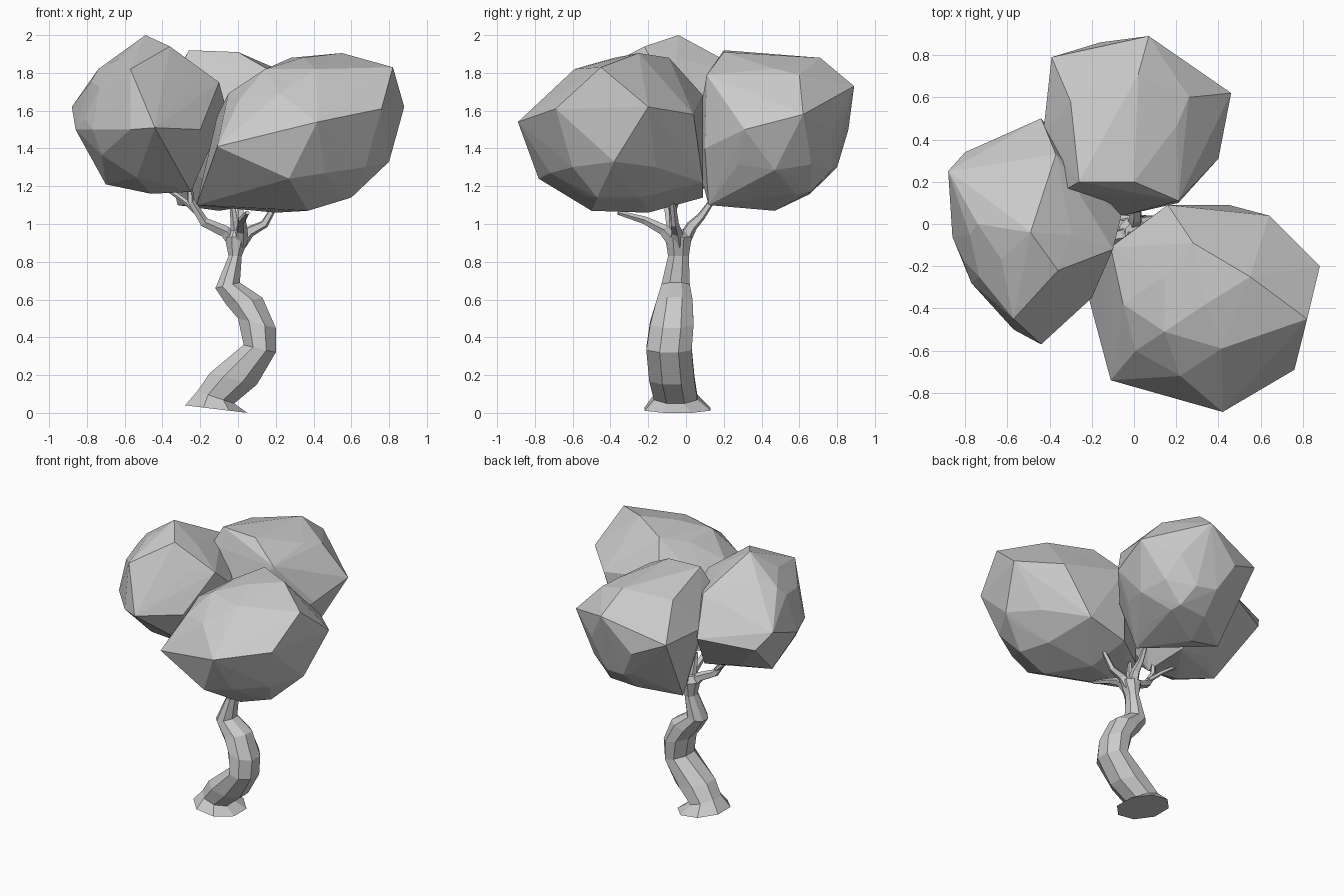
import bpy, bmesh
from math import cos, sin, pi
from mathutils import Vector, Matrix


def add_object(name, bm):
    bmesh.ops.recalc_face_normals(bm, faces=bm.faces)
    mesh = bpy.data.meshes.new(name)
    bm.to_mesh(mesh)
    bm.free()
    bpy.context.collection.objects.link(bpy.data.objects.new(name, mesh))


def loft(name, rings):
    """Skin a list of point rings and cap both ends."""
    bm = bmesh.new()
    loops = [[bm.verts.new(p) for p in r] for r in rings]
    n = len(loops[0])
    for a, b in zip(loops, loops[1:]):
        for i in range(n):
            j = (i + 1) % n
            bm.faces.new((a[i], a[j], b[j], b[i]))
    bm.faces.new(loops[0])
    bm.faces.new(loops[-1])
    add_object(name, bm)


def branch(name, path, r0, r1, sides=5):
    """Tapered low-poly tube along a path."""
    pts = [Vector(p) for p in path]
    rings = []
    for k, p in enumerate(pts):
        d = pts[min(k + 1, len(pts) - 1)] - pts[max(k - 1, 0)]
        q = d.to_track_quat('Z', 'Y')
        r = r0 + (r1 - r0) * k / (len(pts) - 1)
        rings.append([p + q @ Vector((r * cos(2 * pi * i / sides), r * sin(2 * pi * i / sides), 0))
                      for i in range(sides)])
    loft(name, rings)


def foliage(name, centre, radii, corners):
    """Faceted clump: hull of a coarse ellipsoid and its protruding corners."""
    bm = bmesh.new()
    bmesh.ops.create_icosphere(bm, subdivisions=2, radius=1,
                               matrix=Matrix.LocRotScale(Vector(centre), None, Vector(radii)))
    bmesh.ops.delete(bm, geom=bm.faces[:] + bm.edges[:], context='EDGES_FACES')
    for c in corners:
        bm.verts.new(c)
    bmesh.ops.convex_hull(bm, input=bm.verts)
    bmesh.ops.delete(bm, geom=[v for v in bm.verts if not v.link_faces], context='VERTS')
    add_object(name, bm)


# Crooked trunk: left x,z / right x,z / centre y / half depth
sections = [
    (-.28, .04, .05, .00, -.045, .175), (-.215, .115, -.02, .05, -.055, .115),
    (-.15, .21, .10, .15, -.075, .12), (.03, .36, .20, .32, -.09, .12),
    (.00, .50, .20, .45, -.075, .115), (-.06, .57, .13, .61, -.06, .095),
    (-.12, .66, .01, .69, -.055, .075), (-.05, .83, .02, .83, -.04, .055),
    (-.07, .93, .06, .93, -.04, .07), (-.04, .97, .03, .97, -.04, .04)]
rings = []
for lx, lz, rx, rz, y, d in sections:
    ring = []
    for i in range(8):
        a = 2 * pi * (i + .5) / 8
        c, s = cos(a) / cos(pi / 8), sin(a) / cos(pi / 8)
        ring.append(((lx + rx) / 2 + c * (rx - lx) / 2, y + s * d, max(0, (lz + rz) / 2 + c * (rz - lz) / 2)))
    rings.append(ring)
loft("trunk", rings)

# Forked branches and twigs
branch("left_branch", [(-.02, -.04, .90), (-.07, -.06, .96), (-.18, -.08, 1.01), (-.25, -.1, 1.12), (-.26, -.11, 1.24)], .04, .014)
branch("left_twig", [(-.19, -.08, 1.04), (-.28, -.05, 1.12), (-.38, -.02, 1.19)], .018, .012)
branch("right_branch", [(.01, -.04, .90), (.06, -.05, .96), (.14, -.06, 1.0), (.21, -.07, 1.12)], .04, .014)
branch("front_branch", [(.01, -.06, .90), (.02, -.12, .97), (.02, -.22, 1.02), (.05, -.36, 1.06)], .04, .012)
branch("back_branch", [(0, -.02, .90), (.01, .03, .99), (.01, .08, 1.04), (.02, .15, 1.14)], .04, .014)
branch("centre_twig", [(-.01, -.05, .92), (-.02, -.07, 1.02), (-.03, -.08, 1.12)], .03, .012)

# Three crown clumps
foliage("front_foliage", (.34, -.38, 1.48), (.46, .42, .40), [
    (.42, -.89, 1.54), (.88, -.2, 1.62), (.82, -.45, 1.83), (.8, -.38, 1.33), (.76, -.69, 1.61),
    (.28, -.09, 1.88), (.55, -.25, 1.905), (-.11, -.74, 1.41), (.27, -.78, 1.24), (-.22, -.33, 1.1),
    (.2, -.2, 1.06), (.37, -.5, 1.07), (.6, -.47, 1.14), (.64, .04, 1.58), (.16, .09, 1.68),
    (-.11, -.11, 1.57), (.45, .09, 1.22), (.28, -.52, 1.8), (.16, .09, 1.14), (-.1, -.1, 1.15)])
foliage("left_foliage", (-.48, -.05, 1.56), (.35, .38, .37), [
    (-.88, .25, 1.62), (-.8, .34, 1.5), (-.44, .5, 1.55), (-.44, -.57, 1.51), (-.57, -.45, 1.82),
    (-.57, -.5, 1.5), (-.77, -.28, 1.5), (-.86, -.06, 1.5), (-.74, .0, 1.82), (-.49, -.04, 2.0),
    (-.36, -.22, 1.94), (-.2, -.35, 1.5), (-.1, -.12, 1.75), (-.06, .04, 1.6), (-.7, .0, 1.21),
    (-.46, -.1, 1.16), (-.25, -.15, 1.17), (-.37, .33, 1.8), (-.27, .17, 1.2)])
foliage("back_foliage", (0, .47, 1.49), (.39, .37, .39), [
    (-.43, .43, 1.6), (-.39, .79, 1.6), (-.3, .58, 1.83), (-.16, .86, 1.5), (.07, .89, 1.73),
    (.46, .62, 1.58), (.26, .6, 1.79), (.4, .31, 1.5), (-.26, .2, 1.92), (0, .2, 1.91),
    (.02, .71, 1.88), (.21, .11, 1.79), (-.05, .04, 1.4), (-.33, .16, 1.78), (.21, .1, 1.4),
    (-.32, .49, 1.1), (-.1, .47, 1.07), (.08, .12, 1.1), (.15, .66, 1.17), (-.05, .8, 1.3)])
